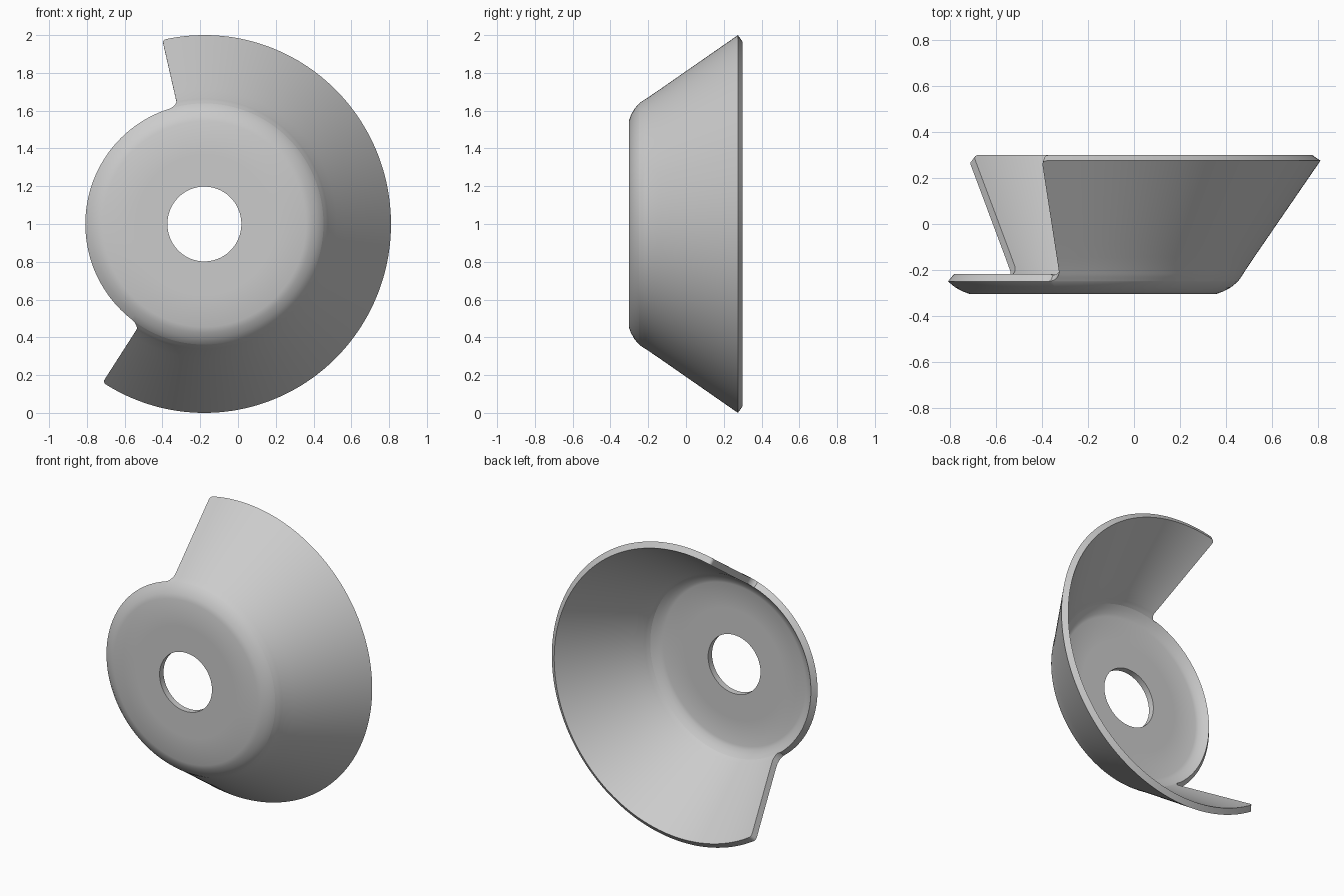
import bpy, math

if "Cube" in bpy.data.objects:
    bpy.data.objects.remove(bpy.data.objects["Cube"])

CX, CZ, SX = -0.178, 1.0, 0.988          # axis position, slight x squash
A0, A1 = math.radians(237), math.radians(463)   # angular span of the flared wall
FILLET, CORNER = 0.055, 0.022            # notch fillet, rounded outer corner
N_WALL, N_NOTCH = 128, 56

# Base profile (radius, y): hole, flat disc, start of the bend
base = [(0.198, -0.303), (0.37, -0.303), (0.545, -0.303),
        (0.575, -0.292), (0.607, -0.275), (0.638, -0.249)]
# Flared wall profile continuing from the bend
wall = [(0.638, -0.249), (0.656, -0.224), (0.674, -0.194), (1.0, 0.275)]
lengths = [math.dist(a, b) for a, b in zip(wall, wall[1:])]
L = sum(lengths)


def wall_point(h):
    for a, b, l in zip(wall, wall[1:], lengths):
        if h <= l + 1e-6:
            t = h / l
            return a[0] + (b[0] - a[0]) * t, a[1] + (b[1] - a[1]) * t
        h -= l
    return wall[-1]


# Wall rows: (distance along wall, sideways growth of the wall edge)
rows = []
for i in range(9):
    p = math.radians(90 * i / 8)
    rows.append((FILLET * (1 - math.cos(p)), FILLET * (1 - math.sin(p))))
for i in range(1, 9):
    rows.append((FILLET + (L - FILLET - CORNER) * i / 8, 0))
for i in range(4, -1, -1):
    p = math.radians(90 * i / 5)
    rows.append((L - CORNER * (1 - math.cos(p)), -CORNER * (1 - math.sin(p))))

verts, faces = [], []


def add_row(r, y, angles):
    start = len(verts)
    verts.extend((CX + SX * r * math.cos(a), y, CZ + r * math.sin(a)) for a in angles)
    return list(range(start, len(verts)))


def bridge(lo, hi, closed):
    n = len(hi)
    for j in range(n if closed else n - 1):
        k = (j + 1) % n
        faces.append((lo[j], hi[j], hi[k], lo[k]))


def span(a, b, n):
    return [a + (b - a) * i / n for i in range(n + 1)]


# Full rings of the base dish
g = FILLET / wall[0][0]
arc = span(A0 - g, A1 + g, N_WALL)
gap = span(A1 + g, A0 - g + 2 * math.pi, N_NOTCH)[1:-1]
prev = None
for r, y in base:
    ring = add_row(r, y, arc + gap)
    if prev:
        bridge(prev, ring, True)
    prev = ring

# Partial flared wall above it
prev = prev[:N_WALL + 1]
for h, grow in rows[1:]:
    r, y = wall_point(h)
    row = add_row(r, y, span(A0 - grow / r, A1 + grow / r, N_WALL))
    bridge(prev, row, False)
    prev = row

mesh = bpy.data.meshes.new("flared_dish")
mesh.from_pydata(verts, [], faces)
dish = bpy.data.objects.new("flared_dish", mesh)
bpy.context.collection.objects.link(dish)

# Sheet thickness towards the inside
solid = dish.modifiers.new("thickness", "SOLIDIFY")
solid.thickness = 0.042
solid.offset = -1
solid.use_even_offset = True

bpy.context.view_layer.objects.active = dish
dish.select_set(True)
bpy.ops.object.modifier_apply(modifier="thickness")
bpy.ops.object.shade_smooth_by_angle(angle=math.radians(35))
